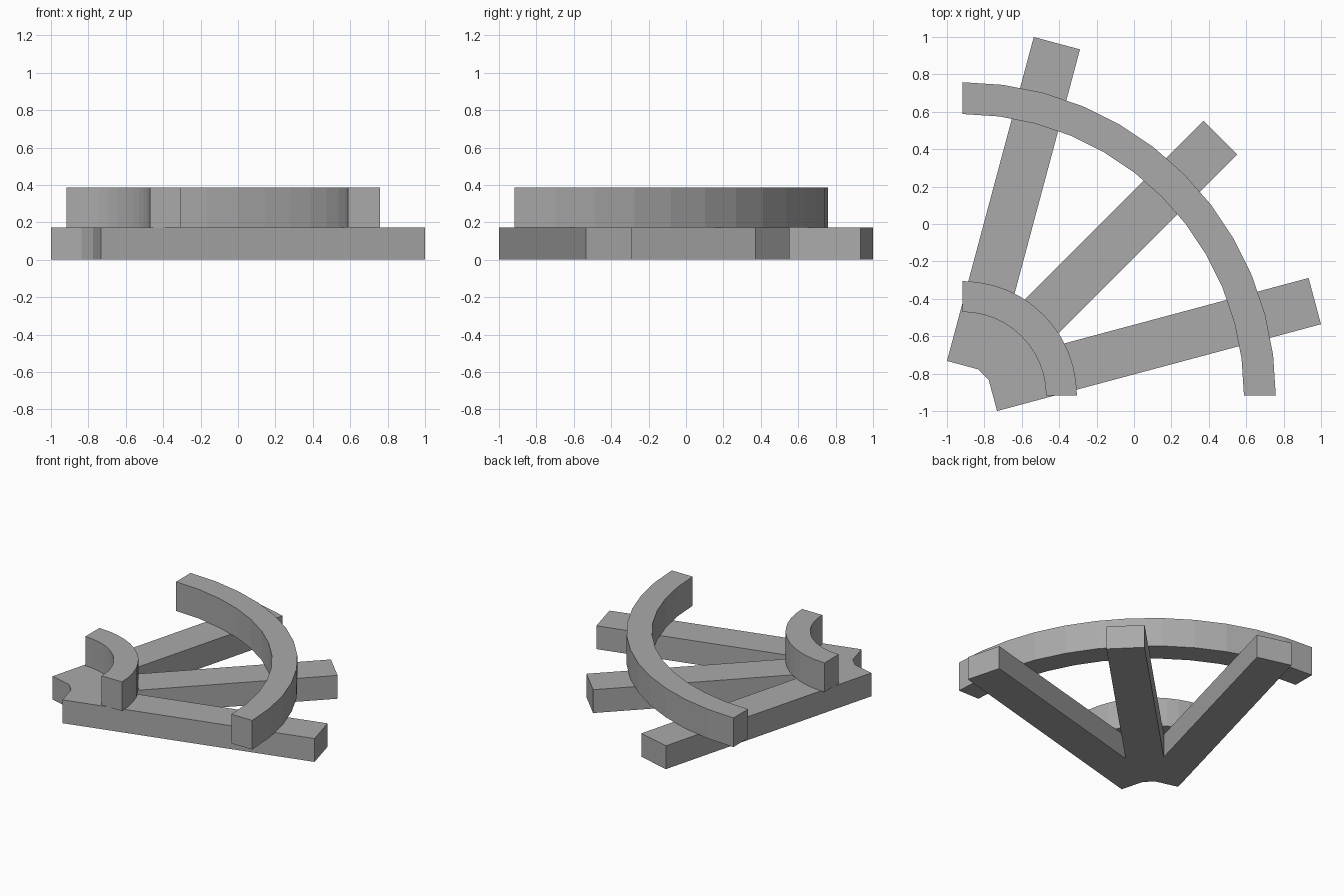
import bpy, bmesh, math

if "Cube" in bpy.data.objects:
    bpy.data.objects.remove(bpy.data.objects["Cube"])

C = -0.917                       # hub centre in x and y
START, END, HALF = 0.157, 1.95, 0.128   # spoke start, end, half width
SPOKE_TOP, ARC_TOP = 0.172, 0.387

grey = bpy.data.materials.new("plain grey")
grey.diffuse_color = (0.4, 0.4, 0.4, 1)
grey.use_nodes = True
grey.node_tree.nodes["Principled BSDF"].inputs["Base Color"].default_value = grey.diffuse_color


def polar(r, deg):
    a = math.radians(deg)
    return (C + r * math.cos(a), C + r * math.sin(a))


def corner(along, across, deg):
    a = math.radians(deg)
    return (C + along * math.cos(a) - across * math.sin(a),
            C + along * math.sin(a) + across * math.cos(a))


def extrude(name, outline, z0, z1):
    bm = bmesh.new()
    face = bm.faces.new([bm.verts.new((x, y, z0)) for x, y in outline])
    top = bmesh.ops.extrude_face_region(bm, geom=[face])["geom"]
    verts = [g for g in top if isinstance(g, bmesh.types.BMVert)]
    bmesh.ops.translate(bm, verts=verts, vec=(0, 0, z1 - z0))
    bmesh.ops.recalc_face_normals(bm, faces=bm.faces)
    mesh = bpy.data.meshes.new(name)
    bm.to_mesh(mesh)
    bm.free()
    mesh.materials.append(grey)
    obj = bpy.data.objects.new(name, mesh)
    bpy.context.collection.objects.link(obj)


# Three spokes merged at the hub into one outline
half_step = math.radians(15)
outline = [corner(START, -HALF, 15)]
for deg in (15, 45, 75):
    outline += [corner(END, -HALF, deg), corner(END, HALF, deg)]
    if deg < 75:
        outline.append(polar(HALF / math.sin(half_step), deg + 15))
outline.append(corner(START, HALF, 75))
outline += [polar(START / math.cos(half_step), d) for d in (60, 30)]
extrude("spokes", outline, 0, SPOKE_TOP)

# Quarter-circle rails lying on the spokes
angles = [7.5 * i for i in range(13)]
for name, inner, outer in (("inner_rail", 0.447, 0.612), ("outer_rail", 1.505, 1.675)):
    ring = [polar(outer, a) for a in angles] + [polar(inner, a) for a in reversed(angles)]
    extrude(name, ring, SPOKE_TOP, ARC_TOP)
